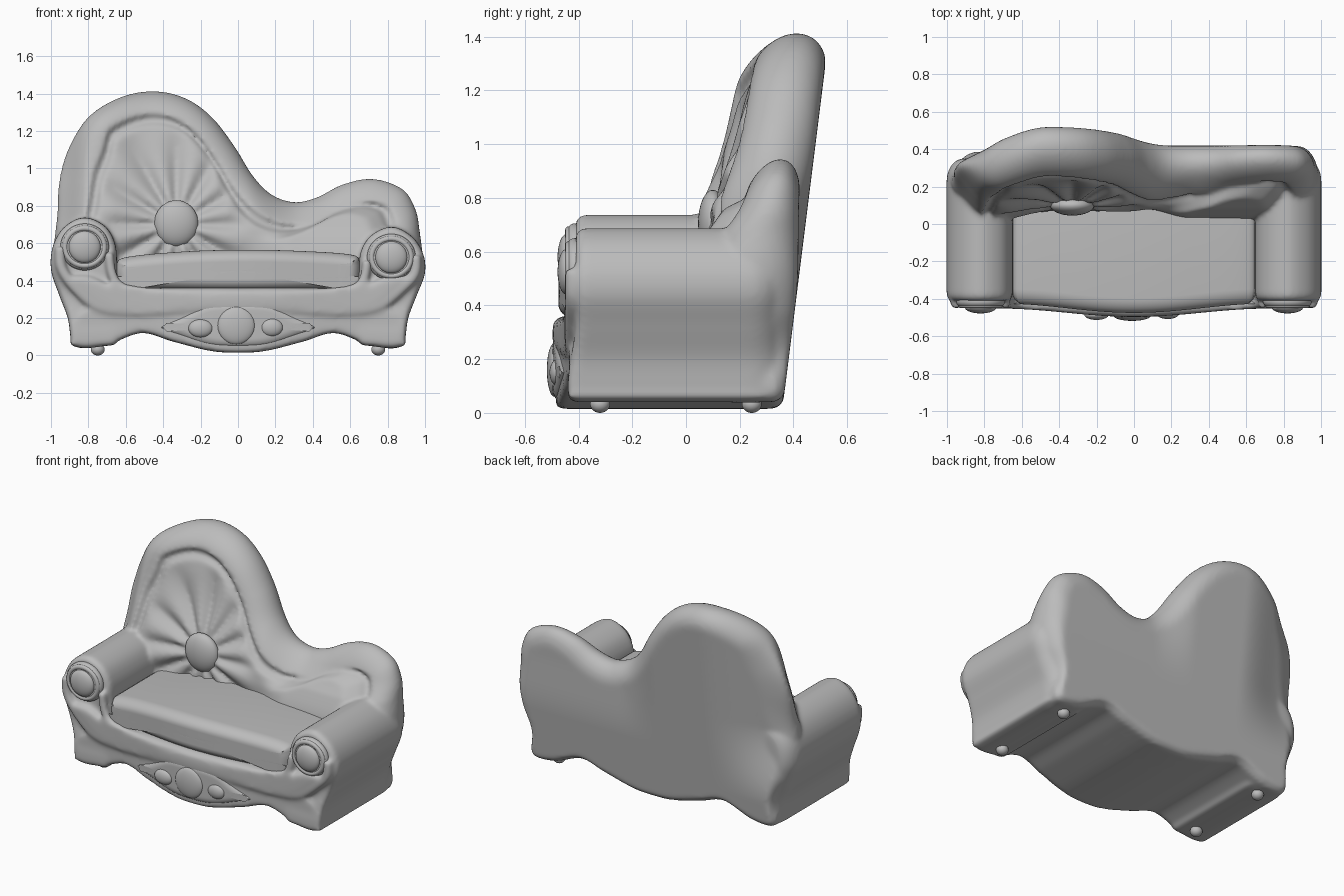
import bpy, bmesh, math
from mathutils import Vector, Matrix

if "Cube" in bpy.data.objects:
    bpy.data.objects.remove(bpy.data.objects["Cube"])

mat = bpy.data.materials.new("plain grey upholstery")
mat.diffuse_color = (0.5, 0.5, 0.5, 1)
mat.use_nodes = True
mat.node_tree.nodes["Principled BSDF"].inputs["Base Color"].default_value = mat.diffuse_color


def smooth(t):
    t = min(1, max(0, t))
    return t * t * (3 - 2 * t)


def bow(x):
    # the sofa front swells forward in the middle
    return -0.05 * math.cos(math.pi / 2 * min(1, abs(x) / 0.72)) ** 2


def spline(pts, n, closed=True):
    # evenly resampled smooth curve through the points
    P = [Vector(p) for p in pts]
    m, out = len(P), []
    for i in range(m if closed else m - 1):
        if closed:
            a, b, c, d = (P[(i + k) % m] for k in (-1, 0, 1, 2))
        else:
            a, b, c, d = (P[min(m - 1, max(0, i + k))] for k in (-1, 0, 1, 2))
        for k in range(14):
            t = k / 14
            out.append(0.5 * (2 * b + (c - a) * t + (2 * a - 5 * b + 4 * c - d) * t * t
                              + (3 * b - a - 3 * c + d) * t ** 3))
    out.append(P[0] if closed else P[-1])
    acc = [0]
    for p, q in zip(out, out[1:]):
        acc.append(acc[-1] + (q - p).length)
    res, j = [], 0
    for k in range(n):
        s = acc[-1] * k / (n if closed else n - 1)
        while j < len(acc) - 2 and acc[j + 1] < s:
            j += 1
        res.append(out[j].lerp(out[j + 1], (s - acc[j]) / max(1e-9, acc[j + 1] - acc[j])))
    return res


def finish(name, bm):
    bmesh.ops.remove_doubles(bm, verts=bm.verts, dist=1e-5)
    bmesh.ops.recalc_face_normals(bm, faces=bm.faces)
    me = bpy.data.meshes.new(name)
    bm.to_mesh(me)
    bm.free()
    ob = bpy.data.objects.new(name, me)
    bpy.context.collection.objects.link(ob)
    me.materials.append(mat)
    return ob


def pillow(name, pts, centre, width, front, back, depth=None, n=160, rim=8, rings=6, relief=None, rear=1):
    # padded slab: an x-z outline with rounded rims, between a front and a back surface
    out, c = spline(pts, n), Vector(centre)
    area = sum(out[i - 1].x * out[i].y - out[i].x * out[i - 1].y for i in range(n))
    sgn = 1 if area > 0 else -1
    nor = []
    for i in range(n):
        t = (out[(i + 1) % n] - out[i - 1]).normalized()
        nor.append(Vector((-t.y, t.x)) * sgn)
    bm = bmesh.new()
    loops = []
    for side in (0, 1):
        half_loops = []
        for k in range(rim + rings + 1):
            a = min(1, k / rim) * math.pi / 2
            s = 1 - max(0, k - rim) / rings
            ring = []
            for p, nv in zip(out, nor):
                w = width(*p) * (rear if side else 1)
                q = p + nv * w * (1 - math.cos(a))
                d = (1 - s) * (q - c).length
                q = c + (q - c) * s
                f, b = front(*q), back(*q)
                r = depth * (rear if side else 1) if depth else (b - f) / 2
                y = b - r * (1 - math.sin(a)) if side else f + r * (1 - math.sin(a))
                if relief and not side and k > rim:
                    y += relief(q.x, q.y, d)
                ring.append(bm.verts.new((q.x, y, q.y)))
            half_loops.append(ring)
        loops = half_loops[::-1] + loops if side == 0 else loops + half_loops
    for A, B in zip(loops, loops[1:]):
        for i in range(n):
            bm.faces.new((A[i - 1], A[i], B[i], B[i - 1]))
    return finish(name, bm)


def ellipsoid(name, loc, size):
    bm = bmesh.new()
    bmesh.ops.create_uvsphere(bm, u_segments=32, v_segments=16, radius=1,
                              matrix=Matrix.Translation(loc) @ Matrix.Diagonal((*size, 1)))
    return finish(name, bm)


def tube(name, pts, radius, closed=False):
    cu = bpy.data.curves.new(name, 'CURVE')
    cu.dimensions = '3D'
    cu.bevel_depth, cu.bevel_resolution, cu.use_fill_caps = radius, 4, True
    P = spline(pts, 70, closed)
    sp = cu.splines.new('POLY')
    sp.points.add(len(P) - 1)
    for q, p in zip(sp.points, P):
        q.co = (*p, 1)
    sp.use_cyclic_u = closed
    ob = bpy.data.objects.new(name, cu)
    bpy.context.collection.objects.link(ob)
    cu.materials.append(mat)
    bpy.ops.object.select_all(action='DESELECT')
    ob.select_set(True)
    bpy.context.view_layer.objects.active = ob
    bpy.ops.object.convert(target='MESH')
    return ob


# backrest: tall shell on the left, low hump on the right
skirt = [(-0.88, 0.055), (-0.72, 0.05), (-0.52, 0.12), (-0.35, 0.075), (-0.15, 0.025), (0, 0.015)]
skirt += [(-x, z) for x, z in skirt[-2::-1]]
back_outline = skirt + [
    (0.89, 0.23), (0.955, 0.38), (0.985, 0.52), (0.972, 0.66), (0.95, 0.78), (0.88, 0.89), (0.72, 0.945),
    (0.56, 0.915), (0.42, 0.845), (0.3, 0.82), (0.18, 0.86), (0.08, 0.96), (-0.02, 1.12),
    (-0.14, 1.275), (-0.28, 1.375), (-0.45, 1.413), (-0.63, 1.38), (-0.8, 1.275), (-0.91, 1.1),
    (-0.957, 0.93), (-0.967, 0.75), (-0.985, 0.55), (-0.955, 0.38), (-0.895, 0.22)]


def back_front(x, z):
    return (0.085 + 0.35 * max(0, z - 0.68) - 0.06 * smooth((-0.45 - x) / 0.35)
            - 0.05 * smooth((z - 0.95) / 0.4) + 0.1 * smooth((-0.8 - x) / 0.15)
            + 0.09 * smooth((x - 0.05) / 0.3) * smooth((z - 0.5) / 0.3))


def back_rear(x, z):
    return (0.357 + 0.125 * z - 0.04 * smooth((x + 0.1) / 0.3) * smooth((z - 0.4) / 0.5)
            - 0.11 * smooth((-0.45 - x) / 0.5) * smooth((z - 0.2) / 0.5))


def flutes(x, z, d):
    # groove inside the rim, then a padded panel pleated around the button
    y = 0.03 * math.sin(math.pi * min(1, d / 0.07))
    y -= 0.06 * smooth((x - 0.05) / 0.25) * smooth((d - 0.04) / 0.12)
    r, a = math.hypot(x + 0.33, z - 0.7), math.atan2(z - 0.7, x + 0.33)
    fade = smooth((d - 0.03) / 0.12) * smooth((r - 0.06) / 0.1) * smooth((0.62 - r) / 0.35)
    return y - 0.045 * fade * smooth((0.2 - x) / 0.25) * (math.sqrt(math.sin(6 * a) ** 2 + 0.03) - 0.55)


def back_width(x, z):
    return (0.03 + 0.09 * smooth((z - 0.05) / 0.6)
            + 0.05 * smooth((-0.75 - x) / 0.15) * smooth((z - 0.6) / 0.3))


body = [pillow("backrest", back_outline, (-0.1, 0.4), back_width, back_front, back_rear,
               n=300, rim=10, rings=60, relief=flutes)]
ellipsoid("back_button", (-0.33, 0.1, 0.705), (0.118, 0.055, 0.125))

# base with wavy skirt
base_outline = skirt + [(0.87, 0.2), (0.78, 0.27), (0.66, 0.35), (0, 0.36),
                        (-0.66, 0.35), (-0.78, 0.27), (-0.87, 0.2)]
body.append(pillow("base", base_outline, (0, 0.32), lambda x, z: 0.02, lambda x, z: -0.435 + bow(x),
                   lambda x, z: 0.35, depth=0.03, n=200, rings=16))

# seat cushion
pillow("seat_cushion", [(-0.65, 0.4), (-0.62, 0.36), (0, 0.345), (0.62, 0.36), (0.65, 0.4), (0.65, 0.5),
                        (0.6, 0.54), (0.3, 0.56), (0, 0.565), (-0.3, 0.555), (-0.6, 0.525), (-0.65, 0.48)],
       (0, 0.45), lambda x, z: 0.06, lambda x, z: -0.425 + bow(x), lambda x, z: 0.2,
       depth=0.08, rings=12)

# arms, with scroll on the front
arm = [(-0.885, 0.05), (-0.895, 0.09), (-0.91, 0.2), (-0.955, 0.32), (-1.0, 0.46), (-0.988, 0.59),
       (-0.925, 0.69), (-0.82, 0.738), (-0.71, 0.69), (-0.655, 0.59), (-0.645, 0.45), (-0.62, 0.3),
       (-0.64, 0.085), (-0.72, 0.05)]
circle = [(math.cos(i * math.pi / 6), math.sin(i * math.pi / 6)) for i in range(12)]
for side, sx, drop, kx, kz in (("left", 1, 0, -0.82, 0.58), ("right", -1, 0.05, 0.82, 0.525)):
    prof = [(x * sx, z - drop * smooth((z - 0.3) / 0.4)) for x, z in arm]
    body.append(pillow(side + "_arm", prof, (-0.81 * sx, 0.4), lambda x, z: 0.02 + 0.01 * smooth((z - 0.1) / 0.2),
                       lambda x, z: -0.41 - 0.03 * smooth((0.35 - z) / 0.25),
                       lambda x, z: 0.35, depth=0.04, rear=3))
    pillow(side + "_scroll", [(kx + 0.13 * c, kz + 0.125 * s) for c, s in circle], (kx, kz),
           lambda x, z: 0.035, lambda x, z: -0.445, lambda x, z: -0.38, depth=0.03, n=64)
    ellipsoid(side + "_scroll_knob", (kx, -0.445, kz), (0.085, 0.033, 0.085))
    tube(side + "_scroll_ring", [(kx + 0.105 * c, -0.435, kz + 0.1 * s) for c, s in circle], 0.015, True)

# padded front rail with mouldings running from scroll to scroll
rail = [(-0.9, 0.42), (-0.86, 0.35), (-0.74, 0.25), (-0.6, 0.215), (-0.4, 0.22), (0, 0.245)]
rail_top = [(-0.8, 0.43), (-0.7, 0.39), (-0.6, 0.36), (-0.35, 0.35), (0, 0.345)]
rail_outline = rail + [(-x, z) for x, z in rail[-2::-1]] + [(-x, z) for x, z in rail_top] + rail_top[-2::-1]
body.append(pillow("front_rail", rail_outline, (0, 0.29), lambda x, z: 0.035, lambda x, z: -0.452 + bow(x) * 0.9,
                   lambda x, z: -0.37, depth=0.04, n=200, rings=12))
upper = [(-0.69, 0.55), (-0.675, 0.44), (-0.63, 0.37), (-0.5, 0.34), (-0.25, 0.33), (0, 0.325)]
lower = [(-0.95, 0.58), (-0.945, 0.47), (-0.87, 0.36), (-0.75, 0.262), (-0.6, 0.235), (-0.4, 0.24), (0, 0.262)]
for nm, path, rad, y in (("upper_moulding", upper, 0.026, -0.425), ("lower_moulding", lower, 0.03, -0.422)):
    full = path + [(-x, z - 0.045 * smooth((z - 0.3) / 0.25)) for x, z in path[-2::-1]]
    body.append(tube(nm, [(x, y + bow(x) * 0.9, z) for x, z in full], rad))

# melt frame parts into one softly blended upholstered body
bpy.ops.object.select_all(action='DESELECT')
for ob in body:
    ob.select_set(True)
bpy.context.view_layer.objects.active = body[0]
bpy.ops.object.join()
frame = body[0]
frame.name = "upholstered_frame"
re = frame.modifiers.new("blend", 'REMESH')
re.mode, re.voxel_size = 'VOXEL', 0.012
sm = frame.modifiers.new("soften", 'SMOOTH')
sm.factor, sm.iterations = 0.5, 9
bpy.ops.object.convert(target='MESH')

# carved apron ornament
cartouche = [(-0.42, 0.15), (-0.3, 0.21), (-0.17, 0.275), (0, 0.285), (0.17, 0.275), (0.3, 0.21), (0.42, 0.15),
             (0.3, 0.1), (0.15, 0.055), (0, 0.045), (-0.15, 0.055), (-0.3, 0.1)]
pillow("apron_cartouche", cartouche, (0, 0.16), lambda x, z: 0.045, lambda x, z: -0.447 + bow(x),
       lambda x, z: -0.41, depth=0.03, n=120)
ellipsoid("apron_medallion", (-0.01, -0.49, 0.16), (0.1, 0.028, 0.1))
ellipsoid("apron_oval_left", (-0.2, -0.485, 0.145), (0.065, 0.028, 0.048))
ellipsoid("apron_oval_right", (0.18, -0.48, 0.15), (0.06, 0.028, 0.048))

# feet
for sx in (-1, 1):
    for nm, y in (("front", -0.32), ("rear", 0.245)):
        ellipsoid(f"{nm}_{'left' if sx < 0 else 'right'}_foot", (0.75 * sx, y, 0.033), (0.037, 0.037, 0.033))

bpy.ops.object.select_all(action='SELECT')
bpy.ops.object.shade_smooth_by_angle(angle=math.radians(60))
